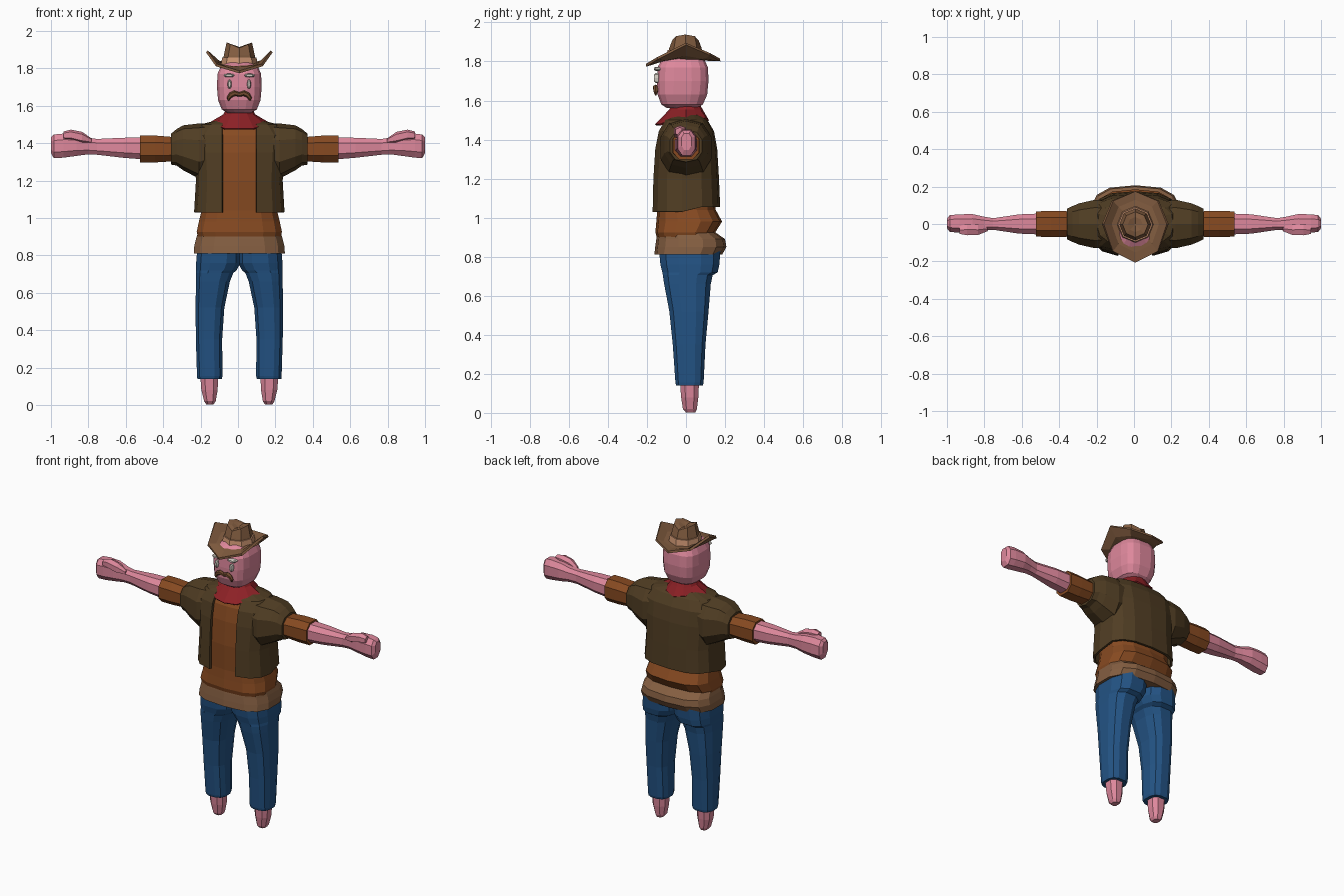
import bpy, bmesh, math
from mathutils import Vector

if "Cube" in bpy.data.objects:
    bpy.data.objects.remove(bpy.data.objects["Cube"])

CX = 0.007  # the body sits a touch right of centre


def material(name, r, g, b):
    lin = lambda c: ((c / 255 + 0.055) / 1.055) ** 2.4 if c > 10 else c / 3294
    m = bpy.data.materials.new(name)
    m.diffuse_color = (lin(r), lin(g), lin(b), 1)
    m.use_nodes = True
    m.node_tree.nodes["Principled BSDF"].inputs["Base Color"].default_value = m.diffuse_color
    return m


PINK = material("pink skin", 222, 136, 156)
OLIVE = material("dark olive", 80, 61, 35)
RUST = material("rust orange", 135, 74, 33)
BROWN = material("leather brown", 132, 94, 65)
BLUE = material("denim blue", 35, 83, 132)
RED = material("scarf red", 142, 33, 38)
PEACH = material("hat band peach", 208, 152, 116)
WHITE = material("eye white", 212, 206, 196)
HAIR = material("moustache brown", 112, 74, 46)


def spow(v, p):
    return math.copysign(abs(v) ** p, v)


def oval(u0, u1, v0, v1, n, p, start=0.0):
    """Rounded-box outline between two pairs of limits."""
    pts = []
    for i in range(n):
        t = start + math.tau * i / n
        pts.append(((u0 + u1) / 2 + (u1 - u0) / 2 * spow(math.cos(t), p),
                    (v0 + v1) / 2 + (v1 - v0) / 2 * spow(math.sin(t), p)))
    return pts


def loft(name, rings, mat, closed=True, caps=True, thick=0.0):
    bm = bmesh.new()
    rows = [[bm.verts.new(p) for p in r] for r in rings]
    n = len(rows[0])
    for a, b in zip(rows, rows[1:]):
        for i in range(n if closed else n - 1):
            j = (i + 1) % n
            bm.faces.new((a[i], a[j], b[j], b[i]))
    if caps:
        bm.faces.new(rows[0])
        bm.faces.new(rows[-1])
    bmesh.ops.recalc_face_normals(bm, faces=bm.faces)
    me = bpy.data.meshes.new(name)
    bm.to_mesh(me)
    bm.free()
    me.materials.append(mat)
    ob = bpy.data.objects.new(name, me)
    bpy.context.collection.objects.link(ob)
    if thick:
        s = ob.modifiers.new("thickness", "SOLIDIFY")
        s.thickness, s.offset = thick, 0
    return ob


def upright(name, rows, mat, n=14, p=0.7, cx=CX, s=1):
    """Loft along z from rows of (z, x0, x1, y0, y1)."""
    rings = [[(cx + s * x, y, z) for x, y in oval(x0, x1, y0, y1, n, p, math.pi / n)]
             for z, x0, x1, y0, y1 in rows]
    return loft(name, rings, mat)


def sideways(name, rows, mat, s, n=8, p=0.8):
    """Loft along x from rows of (x, y0, y1, z0, z1)."""
    rings = [[(CX + s * x, y, z) for y, z in oval(y0, y1, z0, z1, n, p, math.pi / n)]
             for x, y0, y1, z0, z1 in rows]
    return loft(name, rings, mat)


# Torso: shirt inside an open-fronted vest
body = [(1.03, .235, -.17, .168), (1.2, .225, -.166, .162), (1.35, .235, -.156, .153),
        (1.44, .245, -.138, .137), (1.495, .2, -.105, .105), (1.52, .1, -.06, .07)]
upright("shirt", [(.9, -.225, .225, -.15, .14), (.925, -.232, .232, -.157, .15),
                  (.98, -.22, .22, -.152, .185), (1.04, -.205, .205, -.147, .152)]
        + [(z, -rx + .015, rx - .015, y0 + .015, y1 - .015) for z, rx, y0, y1 in body[1:]], RUST)

vest = []
for z, rx, y0, y1 in body:
    ring = []
    for i in range(15):
        t = math.radians(-72 + 324 * i / 14)
        x = rx * spow(math.cos(t), .7)
        if i in (0, 14):
            x = math.copysign(.09 if rx > .15 else .06, x)
        y = (y0 + y1) / 2 + (y1 - y0) / 2 * spow(math.sin(t), .7)
        ring.append((CX + x, y, z + (.025 if z == 1.03 and y > 0 else 0)))
    vest.append(ring)
loft("vest", vest, OLIVE, closed=False, caps=False, thick=.014)

# Shirt tail below the vest
upright("shirt_tail", [(.81, -.248, .248, -.162, .185), (.85, -.245, .245, -.158, .207),
                       (.89, -.235, .235, -.152, .2), (.925, -.224, .224, -.145, .15)], BROWN)

for s, side in ((1, "right"), (-1, "left")):
    # Vest shoulder, shirt sleeve, forearm, fist and thumb
    sideways(side + "_vest_shoulder", [(.1, -.12, .12, 1.26, 1.505), (.215, -.135, .135, 1.21, 1.505),
                                       (.3, -.115, .115, 1.255, 1.495), (.335, -.1, .1, 1.28, 1.475),
                                       (.365, -.085, .085, 1.285, 1.45)], OLIVE, s, 10)
    sideways(side + "_sleeve", [(.33, -.072, .072, 1.3, 1.435), (.45, -.074, .074, 1.292, 1.445),
                                (.53, -.072, .072, 1.292, 1.445)], RUST, s)
    tip = 1.0 - s * CX
    sideways(side + "_arm", [(.5, -.06, .06, 1.308, 1.434), (.62, -.055, .055, 1.318, 1.432),
                             (.76, -.033, .033, 1.335, 1.425), (.81, -.038, .042, 1.337, 1.432),
                             (.87, -.048, .056, 1.328, 1.45), (.94, -.05, .055, 1.318, 1.455),
                             (tip - .015, -.045, .05, 1.315, 1.45), (tip, -.025, .03, 1.345, 1.435)], PINK, s)
    sideways(side + "_thumb", [(.79, -.04, -.01, 1.4, 1.425), (.84, -.062, .0, 1.4, 1.46),
                               (.9, -.064, .005, 1.415, 1.472), (.94, -.055, -.01, 1.42, 1.462)], PINK, s, 6)

    # Trouser leg and foot
    upright(side + "_trouser_leg", [(.14, .092, .226, -.052, .088), (.155, .088, .228, -.056, .092),
                                    (.35, .09, .234, -.07, .102), (.52, .078, .236, -.088, .118),
                                    (.66, .048, .234, -.115, .13), (.705, .03, .234, -.122, .14),
                                    (.72, .012, .234, -.125, .166), (.76, -.01, .234, -.135, .175),
                                    (.83, -.01, .228, -.142, .18)], BLUE, 12, .75, s=s)
    upright(side + "_foot", [(.003, .136, .178, -.003, .05), (.02, .124, .19, -.018, .058),
                             (.08, .113, .206, -.028, .066), (.16, .11, .212, -.034, .07)], PINK, 8, .8, s=s)

    # Brow and eye
    for part, x, z, sx, sz in (("brow", .055, 1.762, .029, .01), ("eye", .052, 1.715, .011, .025)):
        rings = [[(CX + s * x + k * u, y, z + k * v) for u, v in oval(-sx, sx, -sz, sz, 8, .8)]
                 for k, y in ((1, -.115), (1, -.155), (.6, -.165))]
        loft(side + "_" + part, rings, WHITE)

    # Half of the drooping moustache
    tube = [(0, 1.66, .012), (.025, 1.667, .015), (.045, 1.657, .014), (.058, 1.64, .01), (.056, 1.627, .004)]
    rings = []
    for i, (x, z, r) in enumerate(tube):
        a = math.radians((0, -10, -40, -70, -100)[i])
        rings.append([(CX + s * (x - u * math.sin(a)), -.155 + v, z + u * math.cos(a))
                      for u, v in oval(-r, r, -r, r, 6, 1)])
    loft(side + "_moustache", rings, HAIR)

# Neck and head
upright("neck", [(1.48, -.06, .06, -.06, .06), (1.62, -.06, .06, -.06, .06)], PINK, 10, 1)
upright("head", [(1.562, -.065, .065, -.1, .06), (1.58, -.095, .095, -.128, .088),
                 (1.63, -.115, .115, -.147, .11), (1.7, -.121, .121, -.15, .117),
                 (1.77, -.118, .118, -.147, .114), (1.81, -.1, .1, -.125, .095),
                 (1.835, -.06, .06, -.085, .06)], PINK, 16, .65)

# Neckerchief with uneven lower edge
low = []
for i in range(12):
    t = math.tau * i / 12
    c, q = math.cos(t), math.sin(t)
    r = .15 if q < .1 else .12
    drop = 1.475 if q < -.6 else 1.51 - (.015 if i % 2 else 0)
    low.append((CX + r * c, r * q * (1.03 if q < 0 else .95), drop))
hoop = lambda r, z: [(CX + x, y, z) for x, y in oval(-r, r, -r, r, 12, 1)]
loft("neckerchief", [hoop(.062, 1.585), hoop(.082, 1.55), low], RED, caps=False, thick=.01)

# Hat brim: sides curled up, front dipped
brim = []
for k in range(3):
    ring = []
    for i in range(8):
        c, q = math.cos(math.tau * i / 8), math.sin(math.tau * i / 8)
        rx, yf, yb = ((.085, .09, .085), (.13, .15, .13), (.173, .205, .175))[k]
        lift = (0, .022, .078)[k] * abs(c) ** 3
        dip = (0, .012, .032)[k] * max(-q, 0) + (0, .002, .004)[k] * max(q, 0)
        ring.append((CX + rx * c, q * (yf if q < 0 else yb), 1.812 + lift - dip))
    brim.append(ring)
loft("hat_brim", brim, BROWN, caps=False, thick=.014)


# Hat band and creased crown
def octagon(r, z, crease=0.0):
    pts = oval(-r, r, -r, r, 8, 1)
    return [(CX + x, y - .003, z + crease * abs(x) / max(r, .001)) for x, y in pts]


loft("hat_band", [octagon(.1, 1.805), octagon(.092, 1.858)], PEACH)
loft("hat_crown", [octagon(.086, 1.85), octagon(.083, 1.868), octagon(.068, 1.908, .03),
                   octagon(.04, 1.914, .014), octagon(.004, 1.91)], BROWN)
